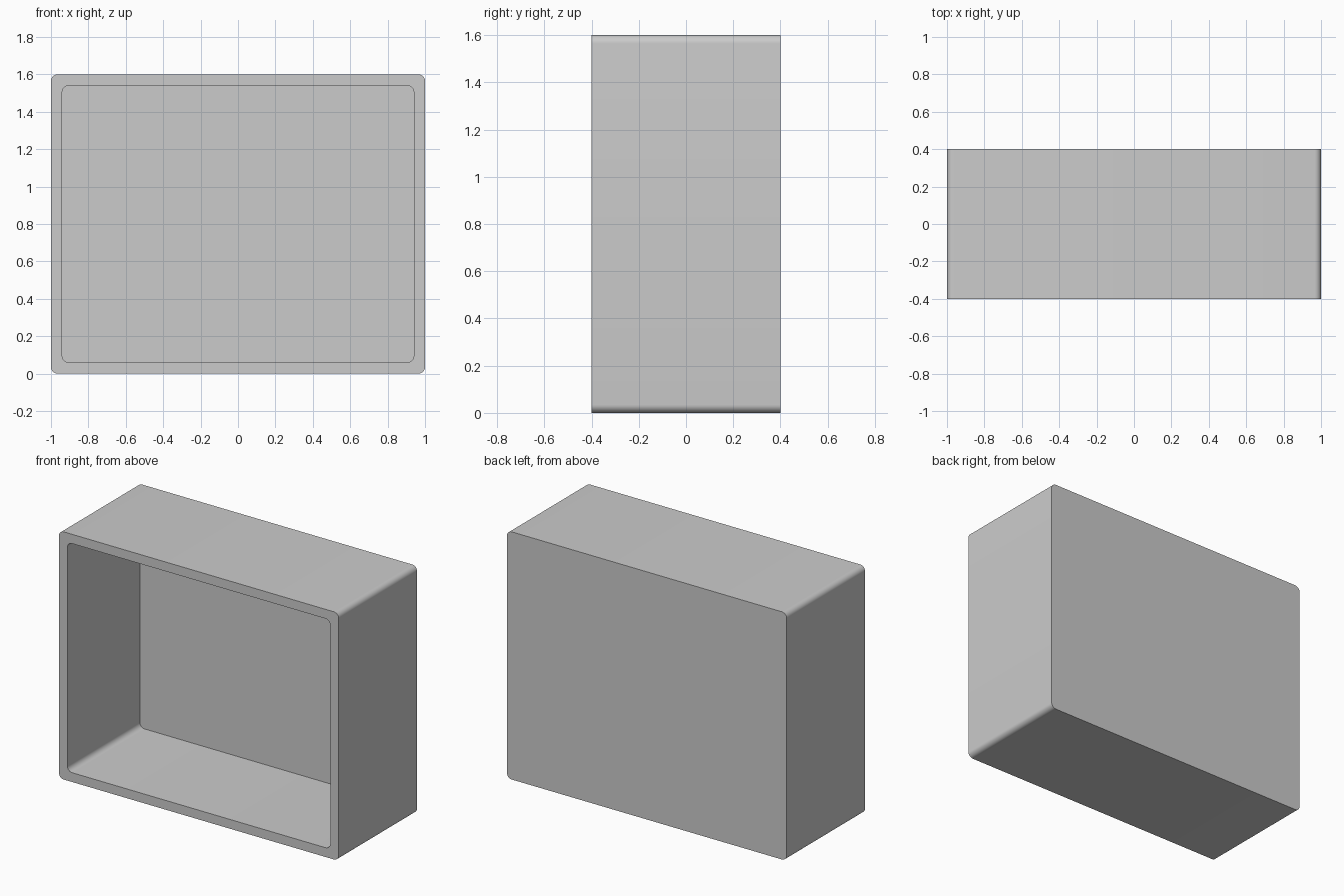
import bpy, bmesh
from math import cos, sin, pi

if "Cube" in bpy.data.objects:
    bpy.data.objects.remove(bpy.data.objects["Cube"])

W, D, H, WALL = 2.0, 0.8, 1.6, 0.06
SEG = 8


def ring(bm, inset, radius, y):
    """Rounded rectangle in the xz plane at depth y."""
    hx, hz = W / 2 - inset - radius, H / 2 - inset - radius
    corners = [(1, 1), (-1, 1), (-1, -1), (1, -1)]
    verts = []
    for i, (sx, sz) in enumerate(corners):
        for k in range(SEG + 1):
            a = pi / 2 * (i + k / SEG)
            verts.append(bm.verts.new((sx * hx + radius * cos(a), y,
                                       H / 2 + sz * hz + radius * sin(a))))
    return verts


bm = bmesh.new()
# Outer back, outer front, inner front, inner back
rings = [ring(bm, 0, 0.035, D / 2), ring(bm, 0, 0.035, -D / 2),
         ring(bm, WALL, 0.035, -D / 2), ring(bm, WALL, 0.035, D / 2 - WALL)]
for a, b in zip(rings, rings[1:]):
    n = len(a)
    for i in range(n):
        j = (i + 1) % n
        bm.faces.new((a[i], a[j], b[j], b[i]))
# Back panel, outside and inside
bm.faces.new(rings[0])
bm.faces.new(rings[-1])
bmesh.ops.recalc_face_normals(bm, faces=bm.faces)

# Open-fronted box with rounded corners
mesh = bpy.data.meshes.new("open_box")
bm.to_mesh(mesh)
bm.free()
box = bpy.data.objects.new("open_box", mesh)
bpy.context.collection.objects.link(box)
bpy.context.view_layer.objects.active = box
box.select_set(True)
bpy.ops.object.shade_smooth_by_angle(angle=pi / 6)
